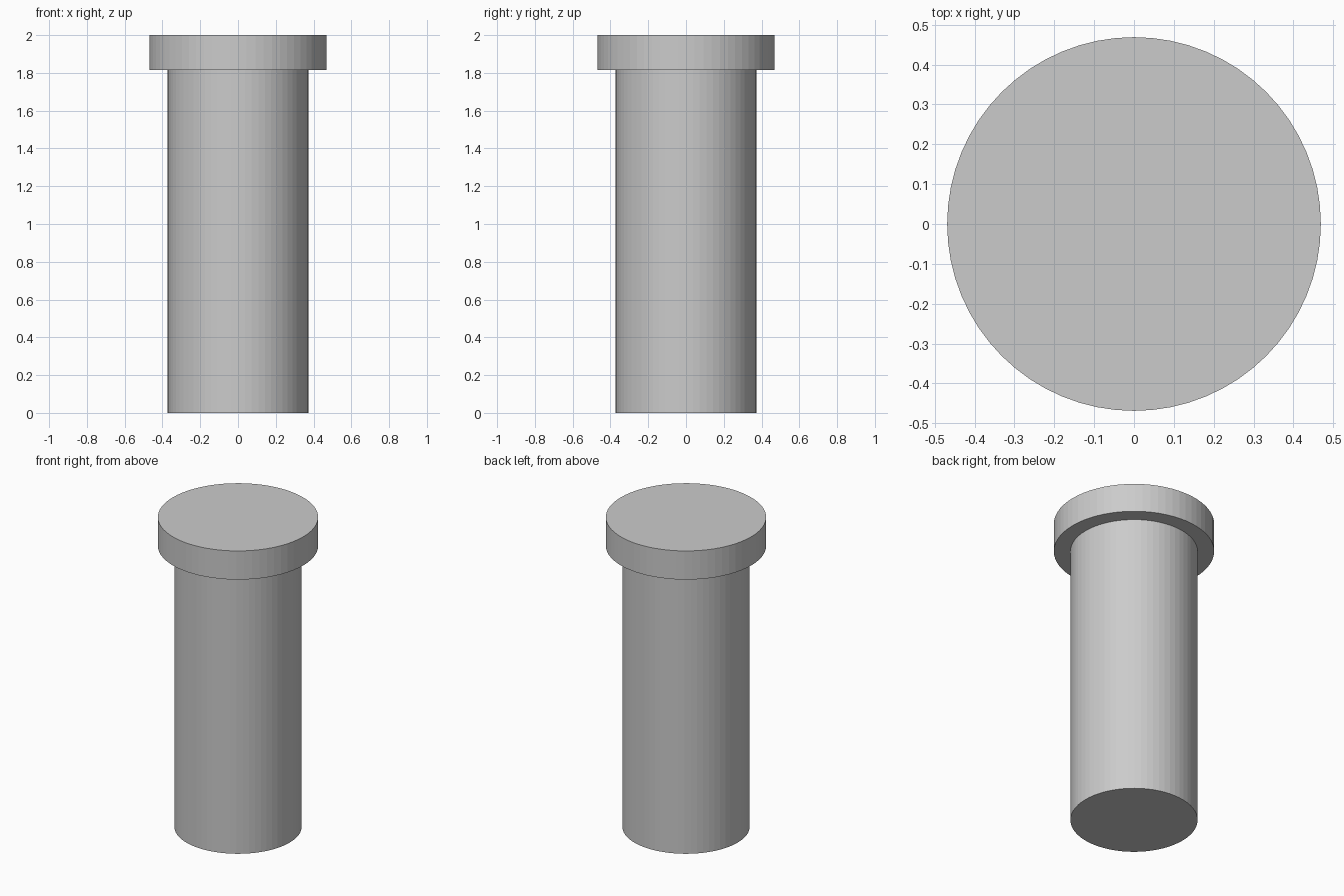
import bpy, bmesh
from math import cos, sin, tau

if "Cube" in bpy.data.objects:
    bpy.data.objects.remove(bpy.data.objects["Cube"])

SIDES = 64
# Half profile of the headed pin as (radius, height)
PROFILE = [(0.372, 0.0), (0.372, 1.815), (0.469, 1.815), (0.469, 2.0)]

bm = bmesh.new()
rings = [[bm.verts.new((r * cos(tau * i / SIDES), r * sin(tau * i / SIDES), z))
          for i in range(SIDES)] for r, z in PROFILE]

# Shaft wall, underside of the head and head rim
for low, high in zip(rings, rings[1:]):
    for i in range(SIDES):
        j = (i + 1) % SIDES
        bm.faces.new((low[i], low[j], high[j], high[i]))

# Flat end caps
bm.faces.new(rings[0][::-1])
bm.faces.new(rings[-1])

mesh = bpy.data.meshes.new("headed_pin")
bm.to_mesh(mesh)
bm.free()
pin = bpy.data.objects.new("headed_pin", mesh)
bpy.context.collection.objects.link(pin)
